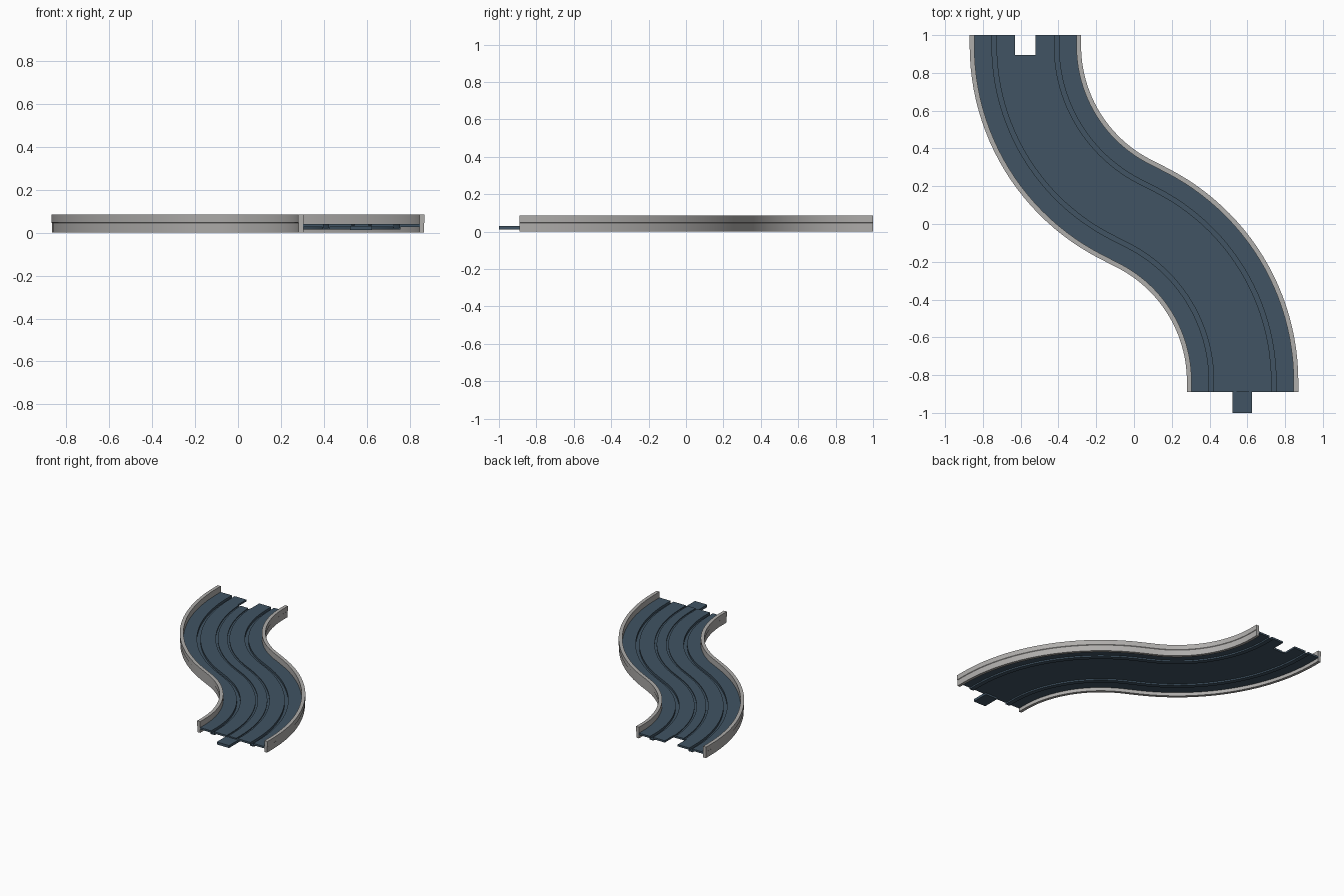
import bpy, bmesh, math
from mathutils import Vector

if "Cube" in bpy.data.objects:
    bpy.data.objects.remove(bpy.data.objects["Cube"])


def material(name, rgb):
    m = bpy.data.materials.new(name)
    m.diffuse_color = (*rgb, 1)
    m.use_nodes = True
    m.node_tree.nodes["Principled BSDF"].inputs["Base Color"].default_value = m.diffuse_color
    return m


SLATE = material("slate_blue", (0.052, 0.088, 0.125))
GREY = material("light_grey", (0.43, 0.42, 0.41))

# S-shaped centre line: short straight, arc, short straight, arc, short straight
TURN = math.radians(63)
MID = 0.10
END_X, BACK_Y, FRONT_Y = 0.575, 1.0, -0.89
CY = (BACK_Y + FRONT_Y) / 2
RADIUS = (END_X - MID / 2 * math.sin(TURN)) / (1 - math.cos(TURN))
LEAD = (BACK_Y - CY) - RADIUS * math.sin(TURN) - MID / 2 * math.cos(TURN)
STEPS = 24


def centre_line():
    half = [(-END_X, BACK_Y, 0.0)]
    for i in range(STEPS + 1):
        a = TURN * i / STEPS
        half.append((-END_X + RADIUS * (1 - math.cos(a)),
                     BACK_Y - LEAD - RADIUS * math.sin(a), a))
    return half + [(-x, 2 * CY - y, a) for x, y, a in reversed(half)]


PATH = centre_line()


def finish(name, bm, mat):
    bmesh.ops.recalc_face_normals(bm, faces=bm.faces)
    me = bpy.data.meshes.new(name)
    bm.to_mesh(me)
    bm.free()
    ob = bpy.data.objects.new(name, me)
    bpy.context.collection.objects.link(ob)
    me.materials.append(mat)
    return ob


def smooth(ob):
    bpy.ops.object.select_all(action='DESELECT')
    ob.select_set(True)
    bpy.context.view_layer.objects.active = ob
    bpy.ops.object.shade_smooth_by_angle(angle=math.radians(30))


def sweep(name, profile, mat):
    """Sweep a closed (offset, height) profile along the centre line."""
    bm = bmesh.new()
    rings = [[bm.verts.new((x + o * math.cos(a), y + o * math.sin(a), z))
              for o, z in profile] for x, y, a in PATH]
    n = len(profile)
    for r, s in zip(rings, rings[1:]):
        for i in range(n):
            j = (i + 1) % n
            bm.faces.new((r[i], r[j], s[j], s[i]))
    bm.faces.new(rings[0])
    bm.faces.new(rings[-1])
    return finish(name, bm, mat)


def box(name, lo, hi, mat):
    bm = bmesh.new()
    bmesh.ops.create_cube(bm, size=1)
    lo, hi = Vector(lo), Vector(hi)
    for v in bm.verts:
        v.co = (lo + hi) / 2 + v.co * (hi - lo)
    return finish(name, bm, mat)


# Road deck: thin plate with two deep slots and two shallow grooves
TOP, BOTTOM, EDGE = 0.040, 0.026, 0.272
profile = [(-EDGE, TOP)]
for c, w, d in ((-0.165, 0.024, 0.018), (-0.04, 0.014, 0.007),
                (0.04, 0.014, 0.007), (0.165, 0.024, 0.018)):
    profile += [(c - w / 2, TOP), (c - w / 2, TOP - d),
                (c + w / 2, TOP - d), (c + w / 2, TOP)]
profile.append((EDGE, TOP))
profile.append((EDGE, BOTTOM))
for c in (0.165, -0.165):  # slot troughs hang below the plate
    profile += [(c + 0.017, BOTTOM), (c + 0.017, 0.015),
                (c - 0.017, 0.015), (c - 0.017, BOTTOM)]
profile.append((-EDGE, BOTTOM))
deck = sweep("road_deck", profile, SLATE)

# Notch in the back end that receives the next piece
cutter = box("notch_cutter", (-0.63, 0.895, -0.1), (-0.522, 1.1, 0.2), SLATE)
cutter.hide_render = True
mod = deck.modifiers.new("notch", 'BOOLEAN')
mod.operation = 'DIFFERENCE'
mod.solver = 'EXACT'
mod.object = cutter
bpy.context.view_layer.objects.active = deck
bpy.ops.object.modifier_apply(modifier=mod.name)
bpy.data.objects.remove(cutter)
smooth(deck)

# Connecting tongue on the front end
box("connector_tongue", (0.522, -1.0, 0.012), (0.625, -0.87, 0.031), SLATE)

# Side walls: lower skirt with a slightly proud rail on top
for side, name in ((-1, "left_wall"), (1, "right_wall")):
    wall = [(0.270, 0.0), (0.292, 0.0), (0.292, 0.045), (0.295, 0.048),
            (0.295, 0.085), (0.270, 0.085)]
    smooth(sweep(name, [(side * o, z) for o, z in wall], GREY))
